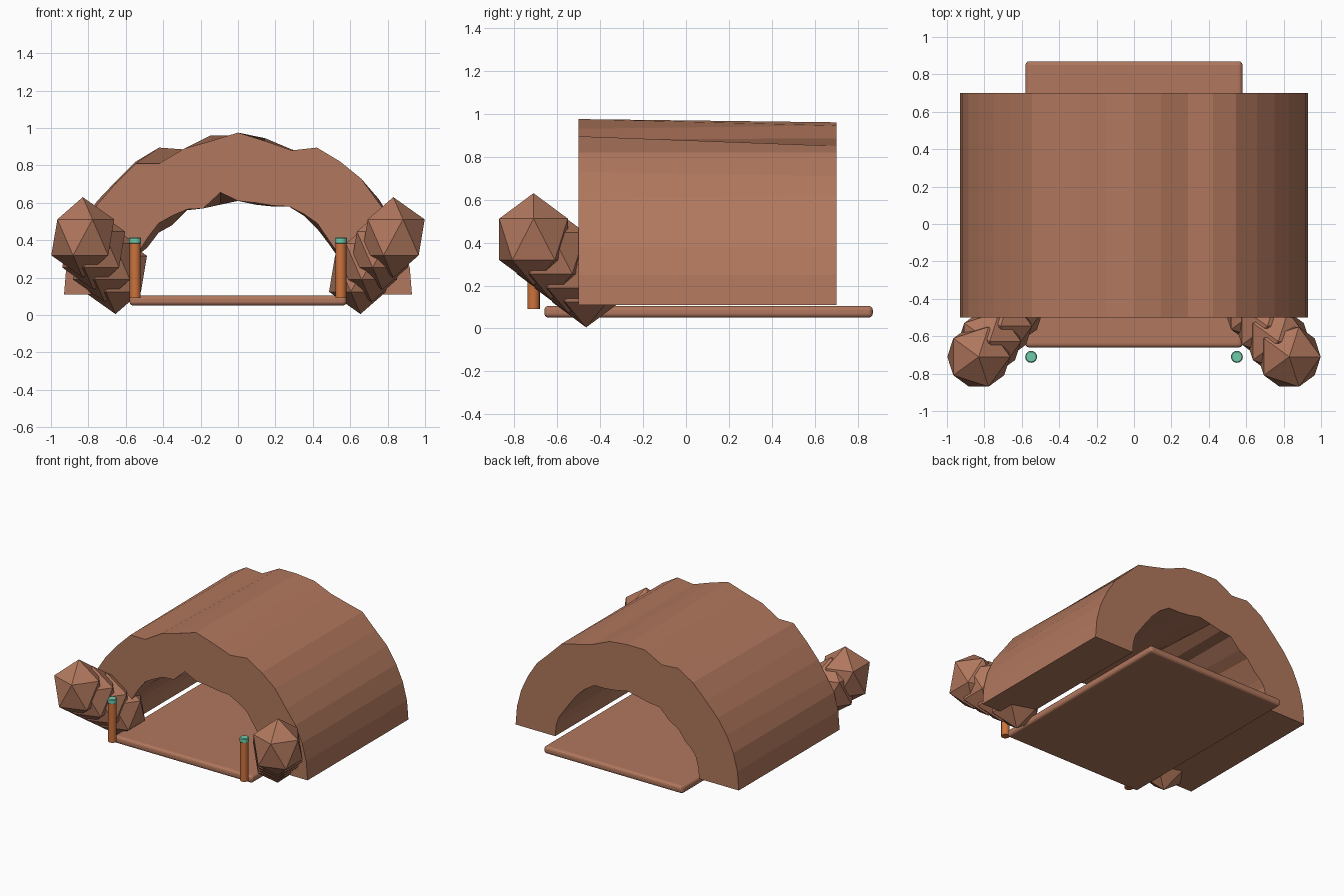
import bpy, bmesh, math
from mathutils import Vector

old = bpy.data.objects.get("Cube")
if old:
    bpy.data.objects.remove(old, do_unlink=True)


def make_material(name, color):
    mat = bpy.data.materials.new(name)
    mat.use_nodes = True
    mat.diffuse_color = (*color, 1)
    mat.node_tree.nodes["Principled BSDF"].inputs["Base Color"].default_value = (*color, 1)
    return mat


clay = make_material("clay brown", (0.44, 0.185, 0.11))
orange = make_material("post orange", (0.60, 0.17, 0.045))
teal = make_material("cap teal", (0.16, 0.60, 0.41))


def finish(name, bm, mat):
    bmesh.ops.recalc_face_normals(bm, faces=bm.faces)
    mesh = bpy.data.meshes.new(name)
    bm.to_mesh(mesh)
    bm.free()
    mesh.materials.append(mat)
    obj = bpy.data.objects.new(name, mesh)
    bpy.context.collection.objects.link(obj)
    return obj


# Rough arch: heights in hundredths at even angle steps, from -x to +x
OUTER_FRONT = [11, 25, 38, 47, 59, 70, 81, 81, 89, 93, 97.5, 93, 88, 89.5, 82, 73, 60, 50, 38, 25, 11]
OUTER_BACK = [11, 25, 38, 50, 61, 71, 82, 89.5, 88.5, 96, 96, 94.5, 88.5, 85, 82, 71, 62, 50, 38, 25, 11]
INNER_FRONT = [11, 19, 27, 33, 41, 49, 53, 56.5, 57, 65.5, 61, 60, 58.5, 58, 54, 49, 40, 33, 27, 19, 11]
INNER_BACK = [11, 19, 27, 32, 36, 44, 48, 56, 57, 59, 61, 59, 58, 58, 53, 46, 38, 31, 26, 19, 11]


def arch_row(bm, heights, half_width, y):
    last = len(heights) - 1
    return [bm.verts.new((-half_width * math.cos(math.pi * i / last), y, h / 100))
            for i, h in enumerate(heights)]


def build_arch():
    bm = bmesh.new()
    front = arch_row(bm, OUTER_FRONT, 0.93, -0.5) + arch_row(bm, INNER_FRONT, 0.6, -0.5)[::-1]
    back = arch_row(bm, OUTER_BACK, 0.93, 0.7) + arch_row(bm, INNER_BACK, 0.6, 0.7)[::-1]
    count = len(front)
    for i in range(count):
        j = (i + 1) % count
        bm.faces.new((front[i], front[j], back[j], back[i]))
    bm.faces.new(front)
    bm.faces.new(back[::-1])
    finish("rough_arch", bm, clay)


# Floor slab with rounded edges
def build_floor():
    bm = bmesh.new()
    bmesh.ops.create_cube(bm, size=1)
    for v in bm.verts:
        v.co = Vector((v.co.x * 1.16, v.co.y * 1.53 + 0.105, v.co.z * 0.055 + 0.078))
    bmesh.ops.bevel(bm, geom=bm.edges[:], offset=0.02, segments=3, profile=0.5, affect="EDGES")
    finish("floor_slab", bm, clay)


# Faceted boulders stepping down and in from each front corner
def build_boulders(side, label):
    start, end = Vector((side * 0.83, -0.71, 0.415)), Vector((side * 0.655, -0.465, 0.22))
    for i in range(4):
        bm = bmesh.new()
        bmesh.ops.create_icosphere(bm, subdivisions=1, radius=0.188)
        centre = start.lerp(end, i / 3)
        for v in bm.verts:
            v.co = Vector((v.co.x, v.co.y, v.co.z * 1.144)) + centre
        finish(f"{label}_boulder_{i + 1}", bm, clay)


def cylinder(name, x, y, bottom, top, radius, mat, bevel=0):
    bm = bmesh.new()
    bmesh.ops.create_cone(bm, cap_ends=True, segments=16, radius1=radius, radius2=radius, depth=top - bottom)
    if bevel:
        rims = [e for e in bm.edges if abs(e.verts[0].co.z - e.verts[1].co.z) < bevel / 2]
        bmesh.ops.bevel(bm, geom=rims, offset=bevel, segments=1, affect="EDGES")
    bmesh.ops.translate(bm, verts=bm.verts, vec=(x, y, (bottom + top) / 2))
    obj = finish(name, bm, mat)
    bpy.ops.object.select_all(action="DESELECT")
    bpy.context.view_layer.objects.active = obj
    obj.select_set(True)
    bpy.ops.object.shade_smooth_by_angle(angle=math.radians(30))


build_arch()
build_floor()
for side, label in ((1, "left"), (-1, "right")):
    build_boulders(side, label)
    # Lamp post with a coloured cap
    cylinder(f"{label}_post", side * 0.55, -0.71, 0.09, 0.385, 0.029, orange)
    cylinder(f"{label}_post_cap", side * 0.55, -0.71, 0.38, 0.415, 0.032, teal, 0.005)
